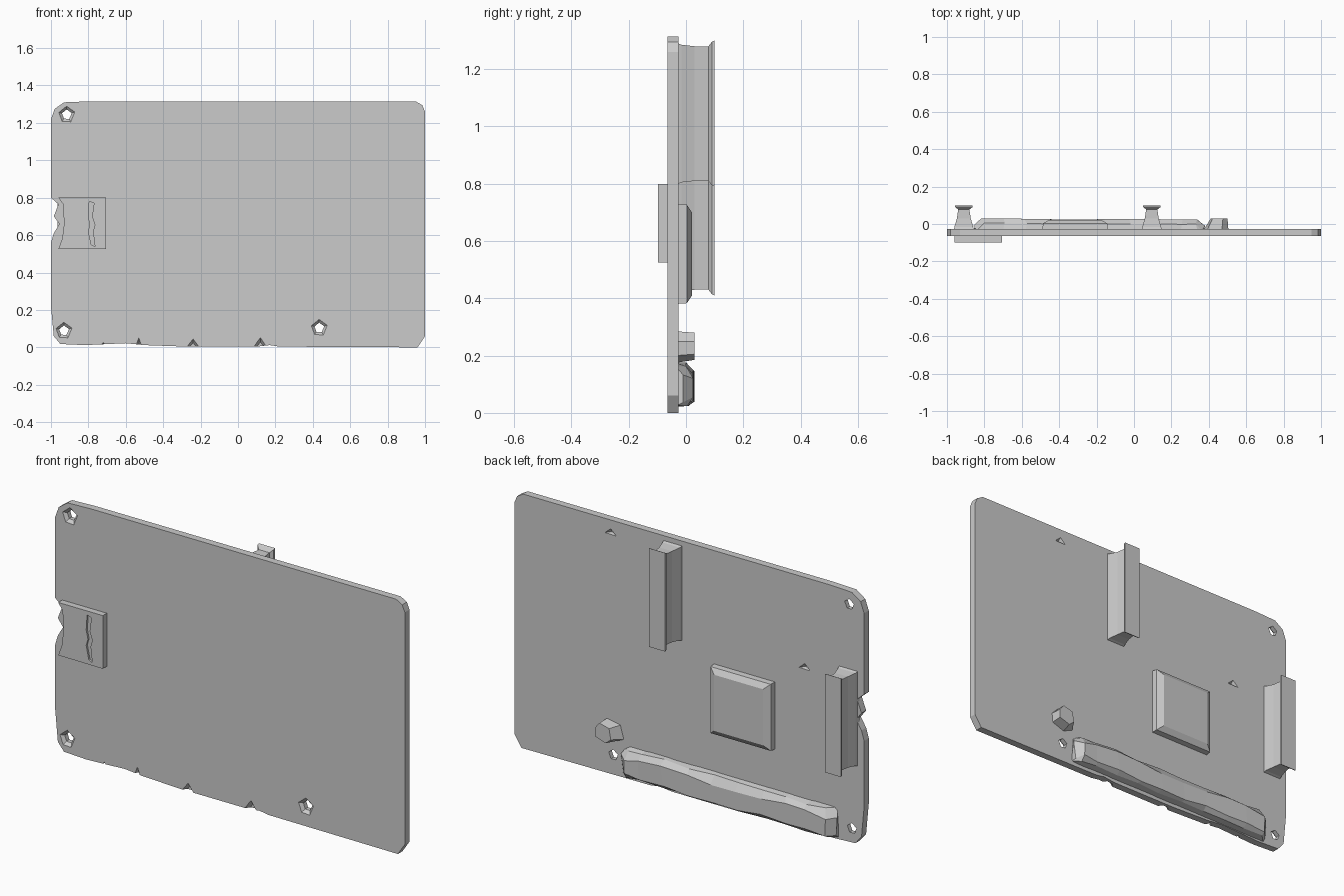
import bpy, bmesh, math, random
from mathutils import Matrix

random.seed(4)
grey = bpy.data.materials.new("plain grey")
grey.diffuse_color = (0.6, 0.6, 0.6, 1)


def loft(name, rings):
    """Join equally long closed rings of 3D points and cap both ends."""
    bm = bmesh.new()
    loops = [[bm.verts.new(p) for p in r] for r in rings]
    n = len(loops[0])
    for a, b in zip(loops, loops[1:]):
        for i in range(n):
            j = (i + 1) % n
            bm.faces.new((a[i], a[j], b[j], b[i]))
    bm.faces.new(loops[0])
    bm.faces.new(loops[-1])
    bmesh.ops.recalc_face_normals(bm, faces=bm.faces[:])
    mesh = bpy.data.meshes.new(name)
    bm.to_mesh(mesh)
    bm.free()
    ob = bpy.data.objects.new(name, mesh)
    bpy.context.collection.objects.link(ob)
    mesh.materials.append(grey)
    return ob


def prism(name, outline, y0, y1):
    return loft(name, [[(x, y, z) for x, z in outline] for y in (y0, y1)])


def stack(name, cx, cz, levels):
    """Rectangles (y, half width, half height) stacked towards the back."""
    return loft(name, [[(cx + sx * hx, y, cz + sz * hz)
                        for sx, sz in ((-1, -1), (1, -1), (1, 1), (-1, 1))]
                       for y, hx, hz in levels])


def cut(target, cutter):
    cutter.hide_render = True
    cutter.hide_set(True)
    cutter.display_type = 'WIRE'
    m = target.modifiers.new("cut", 'BOOLEAN')
    m.operation = 'DIFFERENCE'
    m.solver = 'EXACT'
    m.object = cutter


# Board with clipped corners, a worn lower edge and a chipped left edge
board = prism("board", [
    (0.96, 0.0), (1.0, 0.06), (1.0, 1.26), (0.985, 1.295), (0.95, 1.315),
    (-0.80, 1.315), (-0.93, 1.31), (-0.98, 1.275), (-1.0, 1.22),
    (-1.0, 0.80), (-0.96, 0.765), (-0.985, 0.70), (-0.955, 0.66),
    (-0.985, 0.61), (-1.0, 0.56), (-1.0, 0.22), (-0.985, 0.06), (-0.95, 0.018),
    (-0.82, 0.012), (-0.60, 0.022), (-0.50, 0.012), (-0.28, 0.004),
    (0.10, 0.004), (0.17, 0.012), (0.22, 0.004)], -0.065, -0.027)

# Corner mounting holes with a shallow irregular sink at the front
for hx, hz in ((-0.915, 1.245), (-0.93, 0.09), (0.435, 0.105)):
    def ring(r, y):
        return [(hx + r * math.cos(a), y, hz + r * math.sin(a))
                for a in (0.3, 1.6, 2.9, 4.1, 5.2)]
    cut(board, loft("hole_cutter",
                    [ring(0.050, -0.07), ring(0.027, -0.05), ring(0.027, 0.0)]))

# Small chips along the lower front edge
for nx, w, h in ((-0.72, .05, .035), (-0.53, .03, .07), (-0.24, .06, .06),
                 (0.12, .06, .07)):
    cut(board, loft("chip_cutter", [
        [(nx - w, -0.08, -0.02), (nx + w, -0.08, -0.02), (nx, -0.08, h)],
        [(nx - w * .6, -0.045, -0.02), (nx + w * .6, -0.045, -0.02),
         (nx, -0.045, h * .4)]]))

# Tiny dents at the back
for dx, dz in ((-0.66, 0.85), (0.45, 1.25)):
    cut(board, loft("dent_cutter", [
        [(dx - 0.04, -0.02, dz - 0.012), (dx + 0.04, -0.02, dz - 0.01),
         (dx, -0.02, dz + 0.025)],
        [(dx - 0.01, -0.045, dz - 0.005), (dx + 0.01, -0.045, dz - 0.005),
         (dx, -0.045, dz + 0.005)]]))

# Card holder at the front with a concave left side and a jagged groove
holder = prism("card_holder", [
    (-0.705, 0.525), (-0.705, 0.80), (-0.96, 0.80), (-0.935, 0.765),
    (-0.93, 0.66), (-0.94, 0.58), (-0.96, 0.527)], -0.098, -0.06)
cut(holder, prism("groove_cutter", [
    (-0.795, 0.78), (-0.80, 0.70), (-0.79, 0.655), (-0.80, 0.62),
    (-0.785, 0.55), (-0.765, 0.54), (-0.775, 0.62), (-0.765, 0.655),
    (-0.78, 0.70), (-0.77, 0.77)], -0.11, -0.088))

# Two upright flanged connectors at the back
for side, cx, cz in (("middle", 0.095, 1.045), ("edge", -0.91, 0.665)):
    stack(side + "_connector", cx, cz, [
        (-0.04, 0.055, 0.25), (-0.015, 0.05, 0.24), (0.03, 0.037, 0.235),
        (0.078, 0.03, 0.235), (0.09, 0.046, 0.25), (0.10, 0.046, 0.255)])

# Bevelled square chip
stack("main_chip", -0.315, 0.555, [
    (-0.04, 0.175, 0.175), (0.003, 0.172, 0.172), (0.021, 0.14, 0.145)])

# Long uneven pin strip above the lower edge
rings = []
xs = [-0.85, -0.81, -0.70, -0.58, -0.45, -0.30, -0.16, -0.02, 0.12, 0.25, 0.34, 0.37]
for i, x in enumerate(xs):
    end = i in (0, len(xs) - 1)
    j = lambda s: random.uniform(-s, s)
    top = -0.01 if end else 0.027 + j(0.004)
    rings.append([(x, -0.035, 0.022), (x + j(.01), top - 0.02, 0.028 + j(.006)),
                  (x + j(.01), top, 0.045 + j(.01)), (x + j(.01), top, 0.135 + j(.015)),
                  (x + j(.01), top - 0.025, 0.168 + j(.008)), (x, -0.035, 0.175)])
loft("pin_strip", rings)

# Small lump beside the strip
base = [(0.37, .20), (0.43, .175), (0.50, .20), (0.505, .25), (0.47, .285), (0.39, .27)]
crown = [(0.41, .21), (0.44, .185), (0.50, .205), (0.50, .25), (0.475, .28), (0.42, .265)]
loft("small_component", [[(x, -0.035, z) for x, z in base],
                         [(x, 0.029, z) for x, z in crown]])
